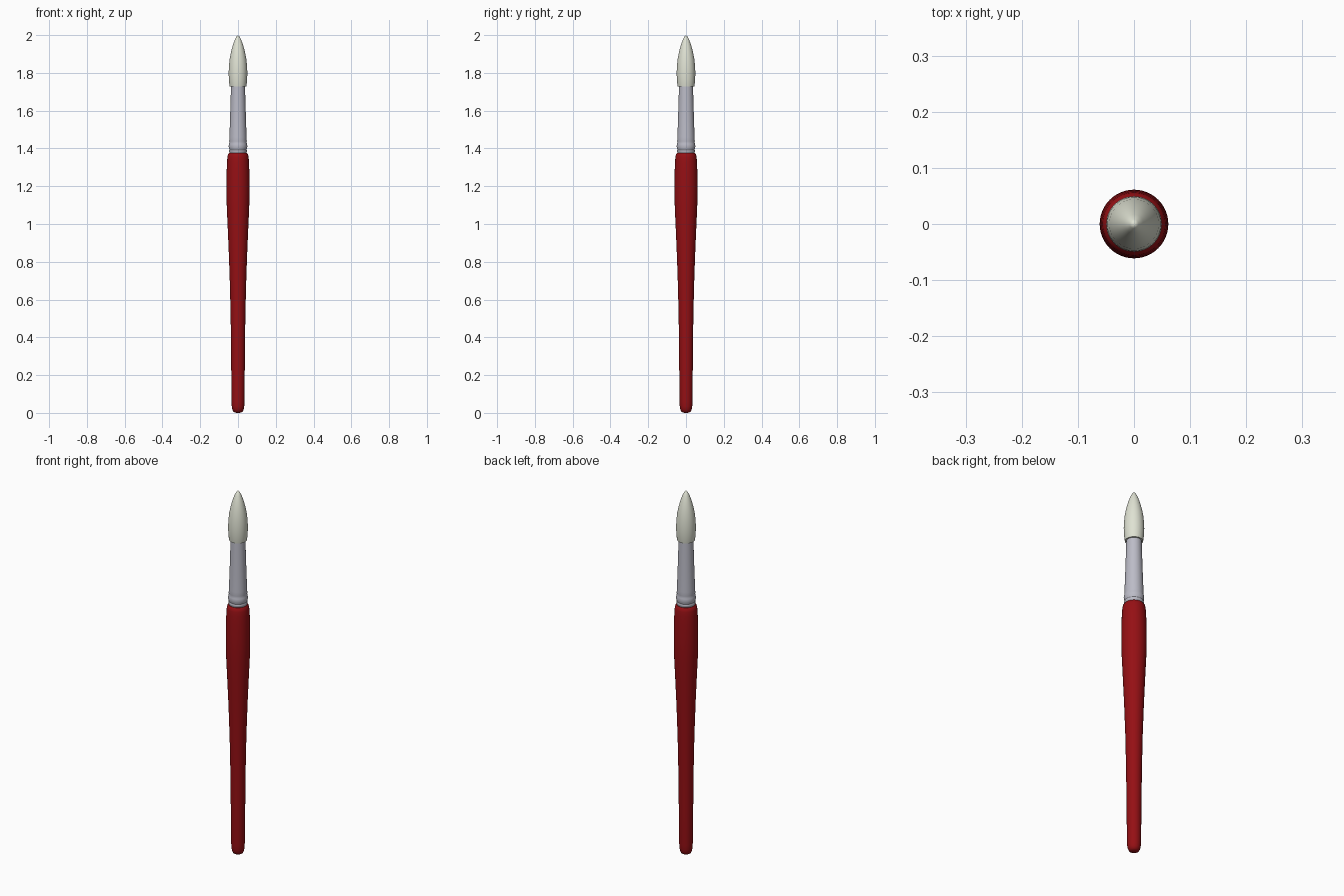
import bpy, bmesh, math

if "Cube" in bpy.data.objects:
    bpy.data.objects.remove(bpy.data.objects["Cube"])

SIDES = 48


def material(name, rgb):
    m = bpy.data.materials.new(name)
    m.diffuse_color = (*rgb, 1)
    m.use_nodes = True
    m.node_tree.nodes["Principled BSDF"].inputs["Base Color"].default_value = m.diffuse_color
    return m


def lathe(name, profile, mat, angle=40):
    """Revolve (radius, height) points round z; zero radius closes the end."""
    bm = bmesh.new()
    rings = []
    for r, z in profile:
        if r == 0:
            rings.append([bm.verts.new((0, 0, z))] * SIDES)
        else:
            rings.append([bm.verts.new((r * math.cos(math.tau * i / SIDES),
                                        r * math.sin(math.tau * i / SIDES), z))
                          for i in range(SIDES)])
    for a, b in zip(rings, rings[1:]):
        for i in range(SIDES):
            j = (i + 1) % SIDES
            corners = dict.fromkeys((a[i], a[j], b[j], b[i]))
            bm.faces.new(list(corners))
    bmesh.ops.recalc_face_normals(bm, faces=bm.faces)
    me = bpy.data.meshes.new(name)
    bm.to_mesh(me)
    bm.free()
    me.materials.append(mat)
    ob = bpy.data.objects.new(name, me)
    bpy.context.collection.objects.link(ob)
    bpy.ops.object.select_all(action='DESELECT')
    ob.select_set(True)
    bpy.context.view_layer.objects.active = ob
    bpy.ops.object.shade_smooth_by_angle(angle=math.radians(angle))
    return ob


red = material("red lacquer", (0.30, 0.005, 0.007))
metal = material("ferrule metal", (0.50, 0.50, 0.57))
cream = material("cream bristle", (0.74, 0.76, 0.65))

# Tapered wooden handle with rounded ends
lathe("handle", [
    (0, 0), (0.015, 0.001), (0.024, 0.006), (0.030, 0.018), (0.033, 0.035),
    (0.034, 0.06), (0.036, 0.25), (0.038, 0.45), (0.042, 0.65), (0.048, 0.83),
    (0.054, 0.97), (0.059, 1.08), (0.0612, 1.15), (0.0612, 1.21),
    (0.060, 1.28), (0.058, 1.33), (0.056, 1.355), (0.053, 1.368),
    (0.047, 1.375), (0, 1.375)], red)

# Metal ferrule with two crimped rings at its base
lathe("ferrule", [
    (0, 1.36), (0.045, 1.36), (0.045, 1.378), (0.048, 1.383), (0.048, 1.388),
    (0.0455, 1.393), (0.048, 1.402), (0.0495, 1.412), (0.048, 1.424),
    (0.0455, 1.432), (0.0465, 1.438), (0.0455, 1.46), (0.042, 1.56),
    (0.039, 1.66), (0.037, 1.735), (0, 1.735)], metal)

# Pointed bristle head
lathe("bristles", [
    (0, 1.728), (0.044, 1.728), (0.0465, 1.745), (0.0485, 1.77), (0.0495, 1.80),
    (0.048, 1.835), (0.044, 1.875), (0.037, 1.91), (0.028, 1.945),
    (0.017, 1.975), (0.008, 1.993), (0, 2.0)], cream, 50)
